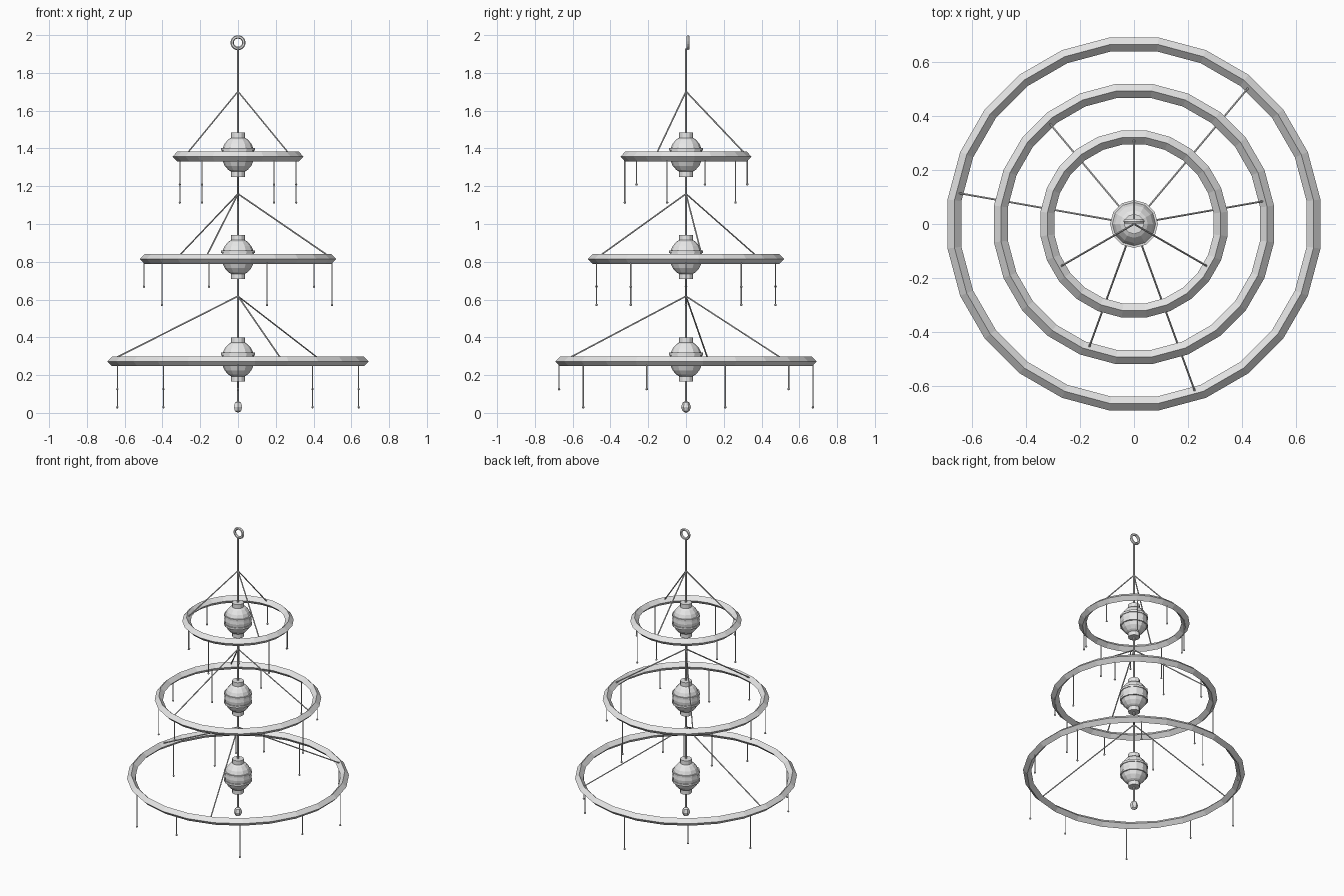
import bpy, bmesh
from math import cos, sin, pi, radians
from mathutils import Vector, Matrix

cube = bpy.data.objects.get("Cube")
if cube:
    bpy.data.objects.remove(cube, do_unlink=True)

GREY = bpy.data.materials.new("light_grey")
GREY.use_nodes = True
GREY.diffuse_color = (0.8, 0.8, 0.8, 1)
GREY.node_tree.nodes["Principled BSDF"].inputs["Base Color"].default_value = (0.8, 0.8, 0.8, 1)


def finish(name, bm):
    bmesh.ops.recalc_face_normals(bm, faces=bm.faces)
    mesh = bpy.data.meshes.new(name)
    bm.to_mesh(mesh)
    bm.free()
    mesh.materials.append(GREY)
    obj = bpy.data.objects.new(name, mesh)
    bpy.context.collection.objects.link(obj)
    return obj


def add_rod(bm, start, end, radius, sides=6):
    """Thin cylinder between two points."""
    a, b = Vector(start), Vector(end)
    turn = (b - a).to_track_quat("Z", "Y").to_matrix().to_4x4()
    bmesh.ops.create_cone(bm, cap_ends=True, segments=sides, radius1=radius, radius2=radius,
                          depth=(b - a).length, matrix=Matrix.Translation((a + b) / 2) @ turn)


def add_ball(bm, centre, radius, height, sides=6, rings=4):
    bmesh.ops.create_uvsphere(bm, u_segments=sides, v_segments=rings, radius=1,
                              matrix=Matrix.Translation(centre) @ Matrix.Diagonal((radius, radius, height, 1)))


def torus(name, major, minor, sides, section, z):
    """Ring lying flat, with a flat side facing each axis."""
    bm = bmesh.new()
    loops = []
    for i in range(sides):
        a = 2 * pi * (i + 0.5) / sides
        loop = []
        for j in range(section):
            b = 2 * pi * j / section
            r = major + minor * cos(b)
            loop.append(bm.verts.new((r * cos(a), r * sin(a), z + minor * sin(b))))
        loops.append(loop)
    for i in range(sides):
        p, q = loops[i], loops[(i + 1) % sides]
        for j in range(section):
            k = (j + 1) % section
            bm.faces.new((p[j], q[j], q[k], p[k]))
    return finish(name, bm)


def polar(radius, degrees, z):
    a = radians(degrees)
    return (radius * cos(a), radius * sin(a), z)


def bulb(name, z):
    """Faceted lantern with two thin bands and a collar at each end."""
    bm = bmesh.new()
    add_ball(bm, (0, 0, z), 0.087, 0.1, 12, 10)
    for side in (-1, 1):
        add_rod(bm, (0, 0, z + side * 0.088), (0, 0, z + side * 0.117), 0.037, 12)
        add_rod(bm, (0, 0, z + side * 0.022), (0, 0, z + side * 0.036), 0.089, 12)
    finish(name, bm)


# Tiers from top to bottom, each with a hoop, lantern, stays and hanging drops
for t, tier in enumerate(("upper", "middle", "lower")):
    radius = 0.324 + 0.174 * t
    z = 1.357 - 0.542 * t
    torus(tier + "_hoop", radius, 0.026, 24, 4, z)
    bulb(tier + "_lantern", z + 0.01)

    bm = bmesh.new()
    for k in range(3):
        foot = polar(radius - 0.014, 90 + 40 * t + 120 * k, z + 0.018)
        add_rod(bm, (0, 0, z + 0.345), foot, 0.004)
    finish(tier + "_stays", bm)

    bm = bmesh.new()
    for k in range(10):
        angle = -90 + 90 * t + 36 * k
        bottom = z - (0.147 if k % 2 else 0.243)
        add_rod(bm, polar(radius, angle, z - 0.015), polar(radius, angle, bottom), 0.003)
        add_ball(bm, polar(radius, angle, bottom), 0.007, 0.007)
    finish(tier + "_drops", bm)

# Central rod, bottom finial and hanging loop
bm = bmesh.new()
add_rod(bm, (0, 0, 0.04), (0, 0, 1.93), 0.005, 8)
finish("central_rod", bm)

bm = bmesh.new()
add_ball(bm, (0, 0, 0.032), 0.026, 0.032)
finish("bottom_finial", bm)

loop = torus("hanging_loop", 0.031, 0.009, 16, 6, 0)
loop.data.transform(Matrix.Translation((0, 0.01, 1.96)) @ Matrix.Rotation(pi / 2, 4, "X"))
